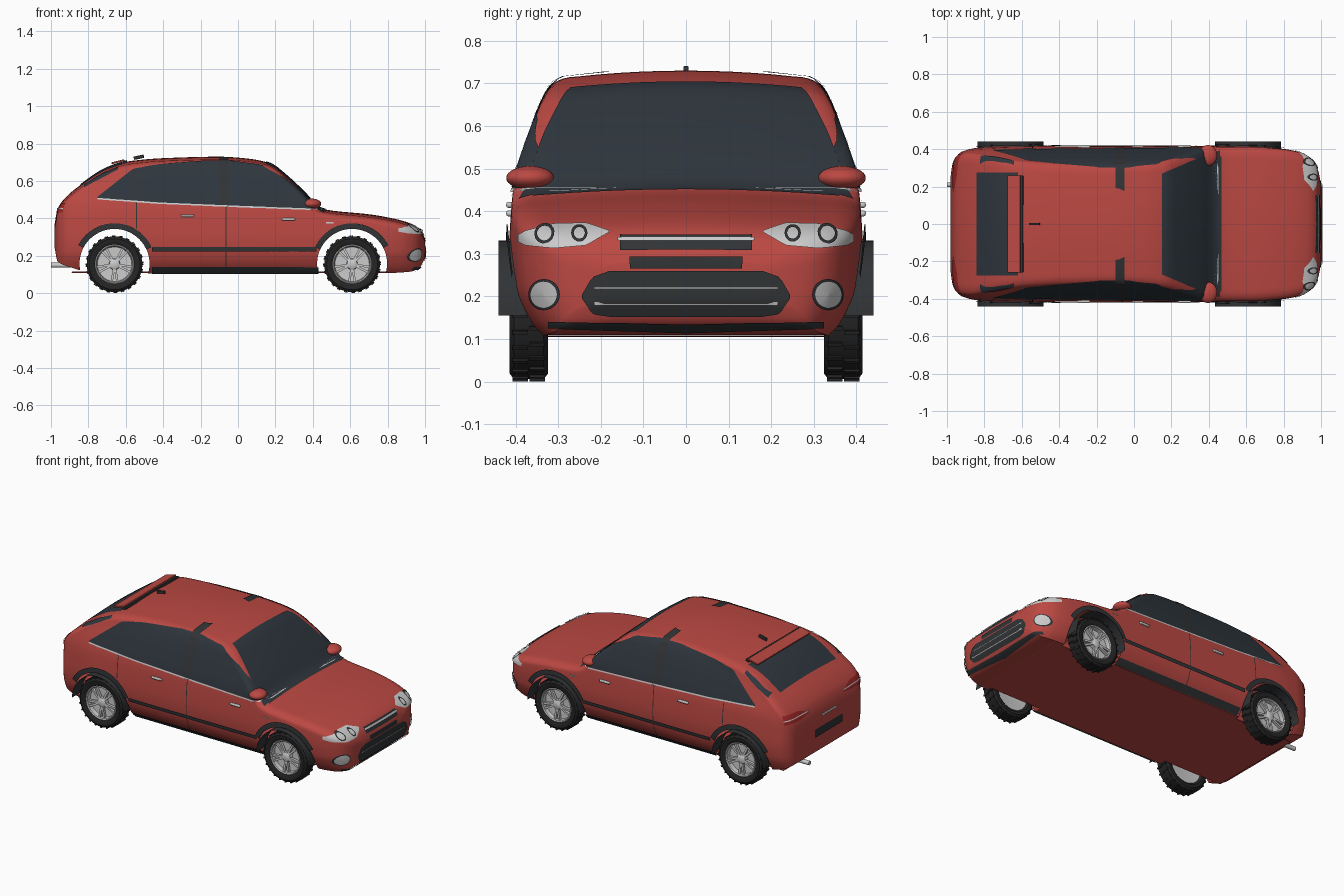
import bpy, bmesh, math
from mathutils import Vector, Matrix
from mathutils.bvhtree import BVHTree

if "Cube" in bpy.data.objects:
    bpy.data.objects.remove(bpy.data.objects["Cube"])


def material(name, rgb):
    m = bpy.data.materials.new(name)
    m.diffuse_color = (*rgb, 1)
    m.use_nodes = True
    m.node_tree.nodes["Principled BSDF"].inputs["Base Color"].default_value = m.diffuse_color
    return m


RED = material("red_paint", (0.50, 0.065, 0.055))
GLASS = material("dark_glass", (0.027, 0.036, 0.046))
BLACK = material("black_plastic", (0.03, 0.033, 0.036))
RUBBER = material("rubber", (0.018, 0.018, 0.018))
LAMP = material("tail_red", (0.35, 0.02, 0.02))
SILVER = material("silver", (0.55, 0.55, 0.55))


def finish(name, bm, mat):
    me = bpy.data.meshes.new(name)
    bm.to_mesh(me)
    bm.free()
    me.materials.append(mat)
    ob = bpy.data.objects.new(name, me)
    bpy.context.collection.objects.link(ob)
    return ob


def curve(t, x):
    """Monotone smooth interpolation through a table of (x, value)."""
    x = min(max(x, t[0][0]), t[-1][0])
    i = max(k for k in range(len(t) - 1) if t[k][0] <= x)
    sl = [(b[1] - a[1]) / (b[0] - a[0]) for a, b in zip(t, t[1:])]

    def tan(k):
        if k == 0 or k == len(sl):
            return sl[min(k, len(sl) - 1)]
        a, b = sl[k - 1], sl[k]
        return 2 * a * b / (a + b) if a * b > 0 else 0
    h = t[i + 1][0] - t[i][0]
    s = (x - t[i][0]) / h
    return ((2*s**3 - 3*s*s + 1) * t[i][1] + (s**3 - 2*s*s + s) * h * tan(i)
            + (3*s*s - 2*s**3) * t[i+1][1] + (s**3 - s*s) * h * tan(i + 1))


# Body shape: top line, bottom line, plan taper along x, half width along z
TOP = [(-.98, .37), (-.97, .43), (-.945, .485), (-.84, .58), (-.69, .675), (-.58, .706),
       (-.4, .722), (-.1, .73), (.05, .72), (.17, .695), (.25, .637), (.35, .545), (.44, .456),
       (.5, .442), (.7, .422), (.85, .395), (.93, .37), (.97, .345), (.99, .315), (1, .29)]
BOTTOM = [(-.98, .24), (-.965, .17), (-.9, .14), (-.8, .115), (-.5, .105), (.8, .108),
          (.92, .115), (.97, .135), (1, .19)]
PLAN = [(-.98, .62), (-.97, .78), (-.95, .87), (-.92, .93), (-.85, .975), (-.7, 1), (.6, 1),
        (.8, .965), (.88, .925), (.93, .865), (.96, .80), (.98, .72), (.99, .64), (1, .48)]
WIDTH = [(.1, .335), (.12, .36), (.16, .387), (.22, .41), (.3, .416), (.38, .412), (.44, .407),
         (.48, .40), (.55, .378), (.62, .352), (.66, .335), (.7, .305), (.73, .27)]


def half_section(x):
    zt, z0, p = curve(TOP, x), curve(BOTTOM, x), curve(PLAN, x)
    crown, r = .014, min(.035, (zt - z0) * .2)
    zs = zt - crown - r
    pts = [(0, z0), (p * curve(WIDTH, z0) * .6, z0)]
    for k in range(17):
        z = z0 + (zs - z0) * k / 16
        pts.append((p * curve(WIDTH, z), z))
    y0, ry = pts[-1][0], .065 * p
    for k in range(1, 7):
        a = k / 6 * math.pi / 2
        pts.append((y0 - ry * (1 - math.cos(a)), zs + r * math.sin(a)))
    for k in (.8, .6, .4, .2, 0):
        pts.append(((y0 - ry) * k, zt - crown * k * k))
    return pts


# Body shell
bm = bmesh.new()
rings = []
for i in range(111):
    x = .01 + .99 * math.sin(math.pi / 2 * (i / 55 - 1))
    h = half_section(x)
    rings.append([bm.verts.new((x, y, z)) for y, z in h + [(-y, z) for y, z in h[-2:0:-1]]])
n = len(rings[0])
for a, b in zip(rings, rings[1:]):
    for k in range(n):
        bm.faces.new((a[k], b[k], b[(k + 1) % n], a[(k + 1) % n]))
bm.faces.new(rings[0])
bm.faces.new(rings[-1])
bmesh.ops.recalc_face_normals(bm, faces=bm.faces)
SKIN = BVHTree.FromBMesh(bm)
body = finish("body_shell", bm, RED)

# Wheel arch openings
AXLES, WZ, ARCH = (-.66, .61), .155, .187
for cx in AXLES:
    bpy.ops.mesh.primitive_cylinder_add(vertices=64, radius=ARCH, depth=1.2, location=(cx, 0, WZ + .003),
                                        rotation=(math.pi / 2, 0, 0))
    cutter = bpy.context.object
    cutter.hide_render = True
    mod = body.modifiers.new("arch", "BOOLEAN")
    mod.operation, mod.solver, mod.object = "DIFFERENCE", "EXACT", cutter
    bpy.context.view_layer.objects.active = body
    bpy.ops.object.modifier_apply(modifier=mod.name)
    bpy.data.objects.remove(cutter)
bm = bmesh.new()
bm.from_mesh(body.data)
tunnel = [f for f in bm.faces if abs(f.normal.y) < .3 and any(
    all(abs(math.hypot(v.co.x - cx, v.co.z - WZ - .003) - ARCH) < .002 for v in f.verts) for cx in AXLES)]
bmesh.ops.delete(bm, geom=tunnel, context="FACES")
bm.to_mesh(body.data)
bm.free()


def strip(prof, nu=24, nv=8):
    """Grid between a lower and an upper line given as (u, low, high)."""
    lo, hi = [(p[0], p[1]) for p in prof], [(p[0], p[2]) for p in prof]

    def lin(t, u):
        for a, b in zip(t, t[1:]):
            if u <= b[0] + 1e-9:
                return a[1] + (b[1] - a[1]) * (u - a[0]) / (b[0] - a[0])
    us = [prof[0][0] + (prof[-1][0] - prof[0][0]) * i / nu for i in range(nu + 1)]
    return [[(u, lin(lo, u) + (lin(hi, u) - lin(lo, u)) * j / nv) for j in range(nv + 1)] for u in us]


def rect(u0, u1, v0, v1, nu=16, nv=3):
    return strip([(u0, v0, v1), (u1, v0, v1)], nu, nv)


def sector(cu, cv, r0, r1, a0=0, a1=360, n=32):
    out = []
    for i in range(n + 1):
        a = math.radians(a0 + (a1 - a0) * i / n)
        out.append([(cu + r * math.cos(a), cv + r * math.sin(a)) for r in (r0, (r0 + r1) / 2, r1)])
    return out


def panel(name, grid, view, mat, off=.004, sides=(1, -1)):
    """Project a flat grid onto the body from one view."""
    for s in sides:
        bm = bmesh.new()
        rows, nrm = [], {}
        for line in grid:
            row = []
            for u, v in line:
                o, d = {"side": ((u, 2*s, v), (0, -s, 0)), "front": ((2, s*u, v), (-1, 0, 0)),
                        "rear": ((-2, s*u, v), (1, 0, 0)), "top": ((u, s*v, 2), (0, 0, -1))}[view]
                hit, no, _, _ = SKIN.ray_cast(Vector(o), Vector(d))
                row.append(bm.verts.new(hit + no * off) if hit else None)
                if hit:
                    nrm[row[-1]] = no
            rows.append(row)
        for a, b in zip(rows, rows[1:]):
            for k in range(len(a) - 1):
                q = (a[k], b[k], b[k + 1], a[k + 1])
                if all(q):
                    f = bm.faces.new(q)
                    f.normal_update()
                    if f.normal.dot(nrm[a[k]]) < 0:
                        f.normal_flip()
        finish(name + ("_left" if s > 0 else "_right"), bm, mat)


ONE = (1,)
# Glass
panel("side_window", strip([(-.75, .508, .515), (-.56, .492, .665), (-.42, .484, .688), (-.18, .474, .706),
      (-.04, .468, .706), (.12, .462, .685), (.25, .457, .612), (.45, .45, .452)], 60, 12), "side", GLASS)
panel("windshield", strip([(.15, -.27, .27), (.3, -.335, .335), (.458, -.392, .392)], 24, 24), "top", GLASS, sides=ONE)
panel("rear_window", rect(-.84, -.62, -.275, .275, 16, 20), "top", GLASS, sides=ONE)
panel("rear_quarter_glass", strip([(-.82, .565, .58), (-.72, .62, .64), (-.64, .66, .672)], 10, 3), "side", GLASS)
panel("center_pillar", rect(-.10, -.05, .462, .722, 4, 24), "side", BLACK, .006)
panel("window_trim", strip([(-.75, .50, .508), (-.42, .476, .484), (-.04, .46, .468), (.45, .442, .45)], 40, 1),
      "side", SILVER, .006)
# Side trim, seams and arch flares
panel("side_molding", rect(-.46, .42, .225, .247, 30, 2), "side", BLACK, .008)
panel("sill", rect(-.46, .43, .108, .142, 30, 3), "side", BLACK, .006)
panel("front_door_seam", rect(-.067, -.062, .14, .46, 1, 16), "side", BLACK, .003)
panel("rear_door_seam", strip([(-.545, .345, .5), (-.54, .345, .5)], 1, 12), "side", BLACK, .003)
panel("rear_pillar_seam", rect(-.565, -.553, .5, .66, 1, 12), "side", BLACK, .006)
panel("side_marker", rect(.47, .51, .372, .38, 3, 2), "side", SILVER, .008)
panel("front_flare", sector(.61, WZ, .188, .218, 28, 155, 40), "side", BLACK, .008)
panel("rear_flare", sector(-.66, WZ, .188, .218, 25, 152, 40), "side", BLACK, .008)
# Nose: lamps, grilles, lip
panel("headlight", strip([(.18, .348, .352), (.235, .318, .37), (.31, .312, .368), (.375, .32, .352),
      (.39, .328, .345)], 30, 8), "front", SILVER, .004)
for y, r in ((.33, .022), (.25, .019)):
    panel("lamp_ring", sector(y, .344, r - .006, r), "front", BLACK, .007)
panel("upper_grille", rect(-.155, .155, .308, .343, 30, 4), "front", BLACK, sides=ONE)
panel("upper_grille_bar", rect(-.16, .16, .327, .335, 30, 1), "front", SILVER, .009, ONE)
panel("front_plate", rect(-.132, .132, .265, .292, 24, 3), "front", BLACK, sides=ONE)
panel("lower_grille", strip([(-.243, .195, .205), (-.22, .16, .245), (-.18, .154, .26), (.18, .154, .26),
      (.22, .16, .245), (.243, .195, .205)], 54, 8), "front", BLACK, sides=ONE)
for z in (.185, .219):
    panel("grille_bar", rect(-.215, .215, z - .002, z + .003, 40, 1), "front", SILVER, .009, ONE)
panel("fog_lamp_ring", sector(.33, .205, .028, .036), "front", BLACK, .005)
panel("fog_lamp", sector(.33, .205, 0, .03), "front", SILVER, .007)
panel("front_lip", strip([(-.32, .128, .142), (0, .118, .138), (.32, .128, .142)], 40, 3), "front", BLACK, .005, ONE)
panel("cowl", rect(.452, .468, -.36, .36, 2, 24), "top", BLACK, .004, ONE)
# Tail: lamps, plate, bar
panel("tail_lamp", strip([(.17, .44, .45), (.25, .43, .475), (.37, .43, .48)], 20, 5), "rear", LAMP)
panel("tail_lamp_line", rect(.17, .37, .448, .454, 20, 1), "rear", SILVER, .007)
panel("rear_handle_bar", rect(-.075, .075, .385, .4, 12, 2), "rear", SILVER, .01, ONE)
panel("rear_plate", rect(-.135, .135, .275, .325, 20, 4), "rear", BLACK, .005, ONE)


def box(name, loc, size, mat, rot=(0, 0, 0), bevel=.003):
    bpy.ops.mesh.primitive_cube_add(size=1, location=loc, rotation=rot)
    ob = bpy.context.object
    ob.name, ob.scale = name, size
    bpy.ops.object.transform_apply(location=False, rotation=False, scale=True)
    ob.data.materials.append(mat)
    m = ob.modifiers.new("bevel", "BEVEL")
    m.width, m.segments = bevel, 2
    return ob


def lathe(name, prof, cx, side, mat, a0=0, a1=360, n=48):
    """Turn a (y, radius) profile about the axle."""
    bm = bmesh.new()
    rows = []
    for i in range(n + 1):
        a = math.radians(a0 + (a1 - a0) * i / n)
        rows.append([bm.verts.new((cx + r * math.cos(a), side * y, WZ + r * math.sin(a))) for y, r in prof])
    for a, b in zip(rows, rows[1:]):
        for k in range(len(prof) - 1):
            bm.faces.new((a[k], b[k], b[k + 1], a[k + 1]))
    bmesh.ops.remove_doubles(bm, verts=bm.verts, dist=1e-5)
    bmesh.ops.recalc_face_normals(bm, faces=bm.faces)
    return finish(name, bm, mat)


# Wheels and arch liners
TYRE = [(.335, .104), (.324, .118), (.324, .136), (.334, .149), (.404, .149), (.414, .136), (.414, .118), (.406, .104)]
RIM = [(.34, 0), (.336, .07), (.334, .106), (.406, .106), (.409, .1), (.404, .095), (.378, .092), (.374, 0)]
HUB = [(.375, .03), (.4, .028), (.406, .018), (.406, 0)]
for cx in AXLES:
    for s in (1, -1):
        lathe("tyre", TYRE, cx, s, RUBBER)
        lathe("rim", RIM, cx, s, SILVER)
        lathe("hub", HUB, cx, s, SILVER, n=24)
        lathe("arch_liner", [(.34, .176), (.44, .176)], cx, s, BLACK, 0, 180, 32)
        lugs, spokes = bmesh.new(), bmesh.new()
        for k in range(96):
            a = math.tau * k / 48 + (math.pi / 48 if k % 2 else 0)
            y = .349 if k % 2 else .389
            M = (Matrix.Translation((cx, s * y, WZ)) @ Matrix.Rotation(a, 4, "Y")
                 @ Matrix.Translation((.149, 0, 0)) @ Matrix.Diagonal((.011, .036, .009, 1)))
            bmesh.ops.create_cube(lugs, size=1, matrix=M)
        for k in range(10):
            a = math.tau * (k // 2) / 5 + math.radians(90 + (9 if k % 2 else -9))
            M = (Matrix.Translation((cx, s * .392, WZ)) @ Matrix.Rotation(a, 4, "Y")
                 @ Matrix.Translation((.058, 0, 0)) @ Matrix.Diagonal((.08, .016, .012, 1)))
            bmesh.ops.create_cube(spokes, size=1, matrix=M)
        finish("tyre_tread", lugs, RUBBER)
        finish("spokes", spokes, SILVER)

# Mirrors and door handles
for s in (1, -1):
    bpy.ops.mesh.primitive_uv_sphere_add(segments=32, ring_count=16, location=(.395, s * .366, .478))
    ob = bpy.context.object
    ob.name, ob.scale = "door_mirror", (.05, .056, .028)
    ob.data.materials.append(RED)
    for x, z in ((-.27, .415), (.27, .395)):
        box("door_handle", (x, s * .414, z), (.07, .016, .014), SILVER, bevel=.005)

# Floor, spoiler, antenna, exhaust
box("floor_plate", (-.02, 0, .112), (1.74, .62, .006), RED)
box("rear_spoiler", (-.642, 0, .703), (.07, .52, .01), RED, (0, math.radians(-14), 0))
box("spoiler_base", (-.605, 0, .702), (.025, .52, .014), BLACK, (0, math.radians(-14), 0))
box("antenna", (-.53, 0, .727), (.055, .012, .018), BLACK, (0, math.radians(-12), 0))
bpy.ops.mesh.primitive_cylinder_add(vertices=24, radius=.013, depth=.12, location=(-.94, .21, .15),
                                    rotation=(0, math.pi / 2, 0))
bpy.context.object.name = "exhaust_pipe"
bpy.context.object.data.materials.append(SILVER)

bpy.ops.object.select_all(action="SELECT")
bpy.context.view_layer.objects.active = body
bpy.ops.object.shade_smooth_by_angle(angle=math.radians(35))
